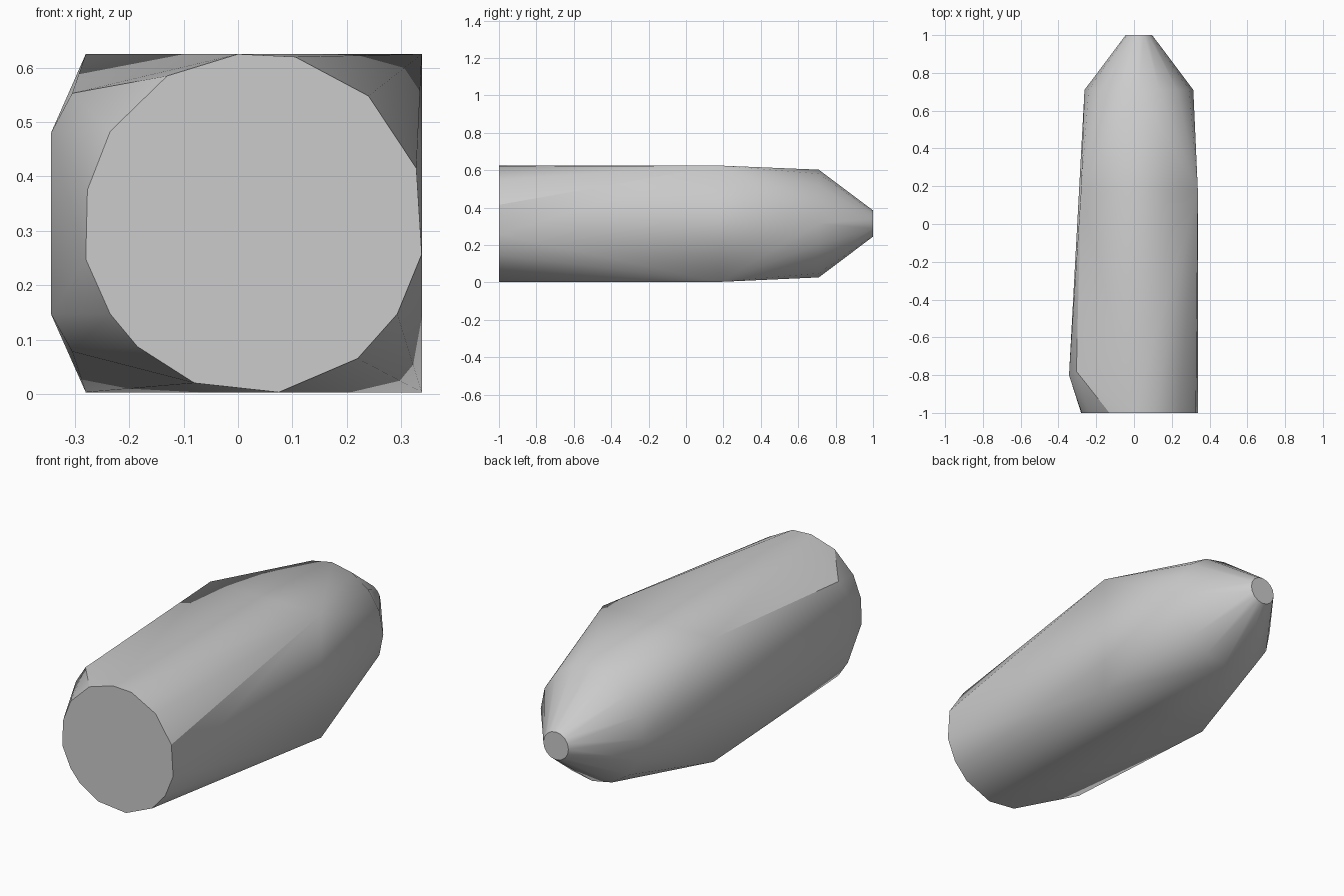
import bpy, bmesh
from math import sin, cos, tau, radians

cube = bpy.data.objects.get("Cube")
if cube:
    bpy.data.objects.remove(cube, do_unlink=True)

grey = bpy.data.materials.new("plain grey")
grey.use_nodes = True
colour = (0.6, 0.6, 0.6, 1)
grey.diffuse_color = colour
grey.node_tree.nodes["Principled BSDF"].inputs["Base Color"].default_value = colour


def ring(y, radius, sides=16):
    """Circle of points around the nose axis."""
    return [(0.026 + radius * cos(tau * i / sides), y, 0.315 + radius * sin(tau * i / sides))
            for i in range(sides)]


# flat front end, as x and z
front = [(0, .625), (.105, .62), (.24, .548), (.328, .415), (.338, .257), (.293, .147),
         (.22, .065), (.075, .003), (-.08, .02), (-.185, .087), (-.235, .147),
         (-.28, .248), (-.277, .375), (-.235, .483), (-.13, .585)]
points = [(x, -1, z) for x, z in front]

# bulge near the front on the right side
points += [(-.344, -.8, z) for z in (.147, .48)]
points += [(-.305, -.78, z) for z in (.078, .553)]

# square shoulders
points += [(x, .18, z) for x in (-.28, .338) for z in (.003, .625)]

# rear collar and cut-off nose
points += ring(.71, .288) + ring(1, .07)

# skin stretched around all sections
bm = bmesh.new()
for p in points:
    bm.verts.new(p)
hull = bmesh.ops.convex_hull(bm, input=bm.verts)
spare = {v for v in hull["geom_interior"] + hull["geom_unused"] if isinstance(v, bmesh.types.BMVert)}
bmesh.ops.delete(bm, geom=list(spare), context="VERTS")
bmesh.ops.dissolve_limit(bm, angle_limit=radians(0.5), verts=bm.verts, edges=bm.edges)
bmesh.ops.recalc_face_normals(bm, faces=bm.faces)
mesh = bpy.data.meshes.new("body")
bm.to_mesh(mesh)
bm.free()
mesh.materials.append(grey)

body = bpy.data.objects.new("body", mesh)
bpy.context.collection.objects.link(body)
bpy.context.view_layer.objects.active = body
body.select_set(True)
bpy.ops.object.shade_smooth_by_angle(angle=radians(30))
